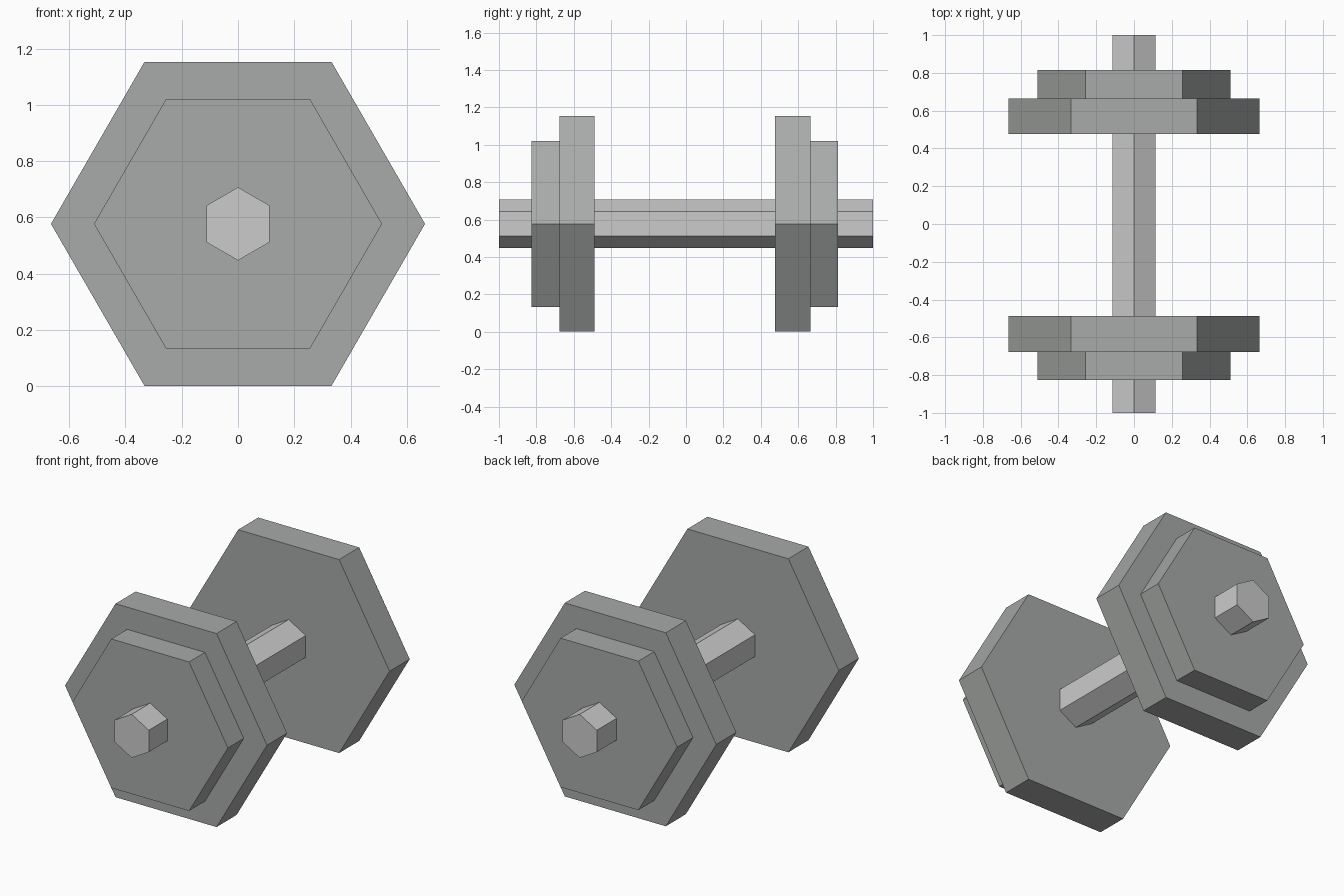
import bpy, bmesh
from math import cos, sin, pi

if "Cube" in bpy.data.objects:
    bpy.data.objects.remove(bpy.data.objects["Cube"])

CENTRE_Z = 0.577

# Dark iron for the weights
iron = bpy.data.materials.new("dark_iron")
iron.diffuse_color = (0.39, 0.405, 0.395, 1.0)
iron.use_nodes = True
iron.node_tree.nodes["Principled BSDF"].inputs["Base Color"].default_value = iron.diffuse_color


def hex_prism(name, radius, y0, y1, turn=0.0, material=None):
    """Six-sided prism lying along y; turn rotates its corners about y."""
    bm = bmesh.new()
    rings = []
    for y in (y0, y1):
        rings.append([bm.verts.new((radius * cos(turn + i * pi / 3), y,
                                    CENTRE_Z + radius * sin(turn + i * pi / 3)))
                      for i in range(6)])
    a, b = rings
    bm.faces.new(a)
    bm.faces.new(b[::-1])
    for i in range(6):
        j = (i + 1) % 6
        bm.faces.new((a[i], b[i], b[j], a[j]))
    bmesh.ops.recalc_face_normals(bm, faces=bm.faces)
    mesh = bpy.data.meshes.new(name)
    bm.to_mesh(mesh)
    bm.free()
    if material:
        mesh.materials.append(material)
    obj = bpy.data.objects.new(name, mesh)
    bpy.context.collection.objects.link(obj)
    return obj


# Handle bar, corner upwards
hex_prism("handle_bar", 0.13, -1.0, 1.0, pi / 6)

# Stepped weights at each end, flat side down
SHIFT = -0.006
for side, label in ((-1, "front"), (1, "back")):
    inner, step, outer = (side * d + SHIFT for d in (0.482, 0.671, 0.820))
    hex_prism(label + "_large_weight", 0.665, inner, step, material=iron)
    hex_prism(label + "_small_weight", 0.512, step, outer, material=iron)
